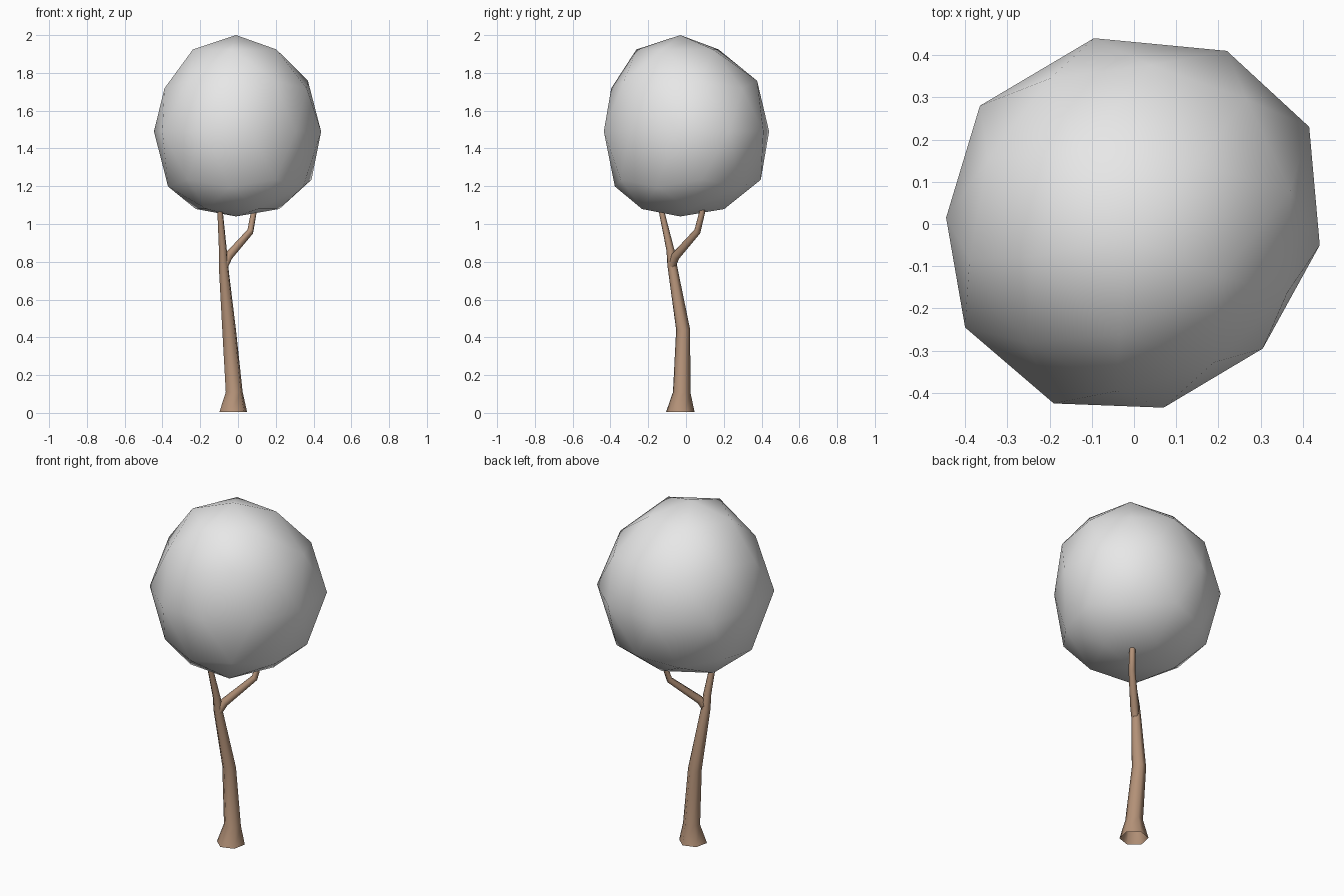
import bpy
import bmesh
import math
from mathutils import Vector, Matrix

old = bpy.data.objects.get("Cube")
if old:
    bpy.data.objects.remove(old, do_unlink=True)


def make_material(name, rgb):
    mat = bpy.data.materials.new(name)
    mat.use_nodes = True
    mat.diffuse_color = (*rgb, 1)
    mat.node_tree.nodes["Principled BSDF"].inputs["Base Color"].default_value = (*rgb, 1)
    return mat


def finish(bm, name, mat):
    for face in bm.faces:
        face.smooth = True
    mesh = bpy.data.meshes.new(name)
    bm.to_mesh(mesh)
    bm.free()
    mesh.materials.append(mat)
    obj = bpy.data.objects.new(name, mesh)
    bpy.context.collection.objects.link(obj)
    return obj


def tube(name, path, mat, sides=6, flat_rings=False):
    """Skin a path of (x, y, z, radius) with an open tube."""
    bm = bmesh.new()
    points = [Vector(p[:3]) for p in path]
    rings = []
    for i, p in enumerate(points):
        along = points[min(i + 1, len(points) - 1)] - points[max(i - 1, 0)]
        turn = Vector((0, 0, 1)).rotation_difference(along)
        ring = []
        for k in range(sides):
            a = math.tau * (k + 0.3) / sides
            offset = Vector((math.cos(a), math.sin(a), 0)) * path[i][3]
            if not flat_rings:
                offset.rotate(turn)
            ring.append(bm.verts.new(p + offset))
        rings.append(ring)
    for low, high in zip(rings, rings[1:]):
        for k in range(sides):
            n = (k + 1) % sides
            bm.faces.new((low[k], low[n], high[n], high[k]))
    return finish(bm, name, mat)


bark = make_material("brown bark", (0.46, 0.29, 0.19))
leaf = make_material("grey foliage", (0.8, 0.8, 0.8))

# Trunk with a flared, open foot, running up into the foliage
tube("trunk", [
    (-0.025, -0.030, 0.005, 0.077),
    (-0.020, -0.023, 0.11, 0.047),
    (-0.047, -0.015, 0.44, 0.038),
    (-0.077, -0.073, 0.78, 0.026),
    (-0.080, -0.082, 0.86, 0.022),
    (-0.095, -0.130, 1.07, 0.015),
    (-0.100, -0.150, 1.18, 0.012)], bark, flat_rings=True)

# Side branch with an elbow
tube("side_branch", [
    (-0.075, -0.078, 0.77, 0.020),
    (-0.050, -0.055, 0.83, 0.023),
    (0.065, 0.060, 0.96, 0.018),
    (0.083, 0.085, 1.06, 0.016),
    (0.090, 0.095, 1.18, 0.013)], bark)

# Foliage: faceted ball with a slightly irregular waist
waist = [(-0.095, 0.44), (0.22, 0.41), (0.415, 0.23), (0.44, -0.05), (0.305, -0.295),
         (0.07, -0.435), (-0.19, -0.425), (-0.4, -0.245), (-0.445, 0.015), (-0.365, 0.28)]
bm = bmesh.new()
bmesh.ops.create_icosphere(bm, subdivisions=2, radius=1,
                           matrix=Matrix.Rotation(math.radians(48), 4, "Z"))
for v in bm.verts:
    x, y, z = v.co
    if abs(z) < 0.05:
        x, y = min(waist, key=lambda w: (w[0] - x * 0.445) ** 2 + (w[1] - y * 0.445) ** 2)
    else:
        x, y = x * 0.445, y * 0.445
    if abs(z) > 0.7:
        x, y = x - 0.01, y - 0.03
    height = 0.51 if z > 0 else 0.45 + 0.22 * (1 + z)
    v.co = (x, y, 1.49 + z * height)
finish(bm, "foliage", leaf)
